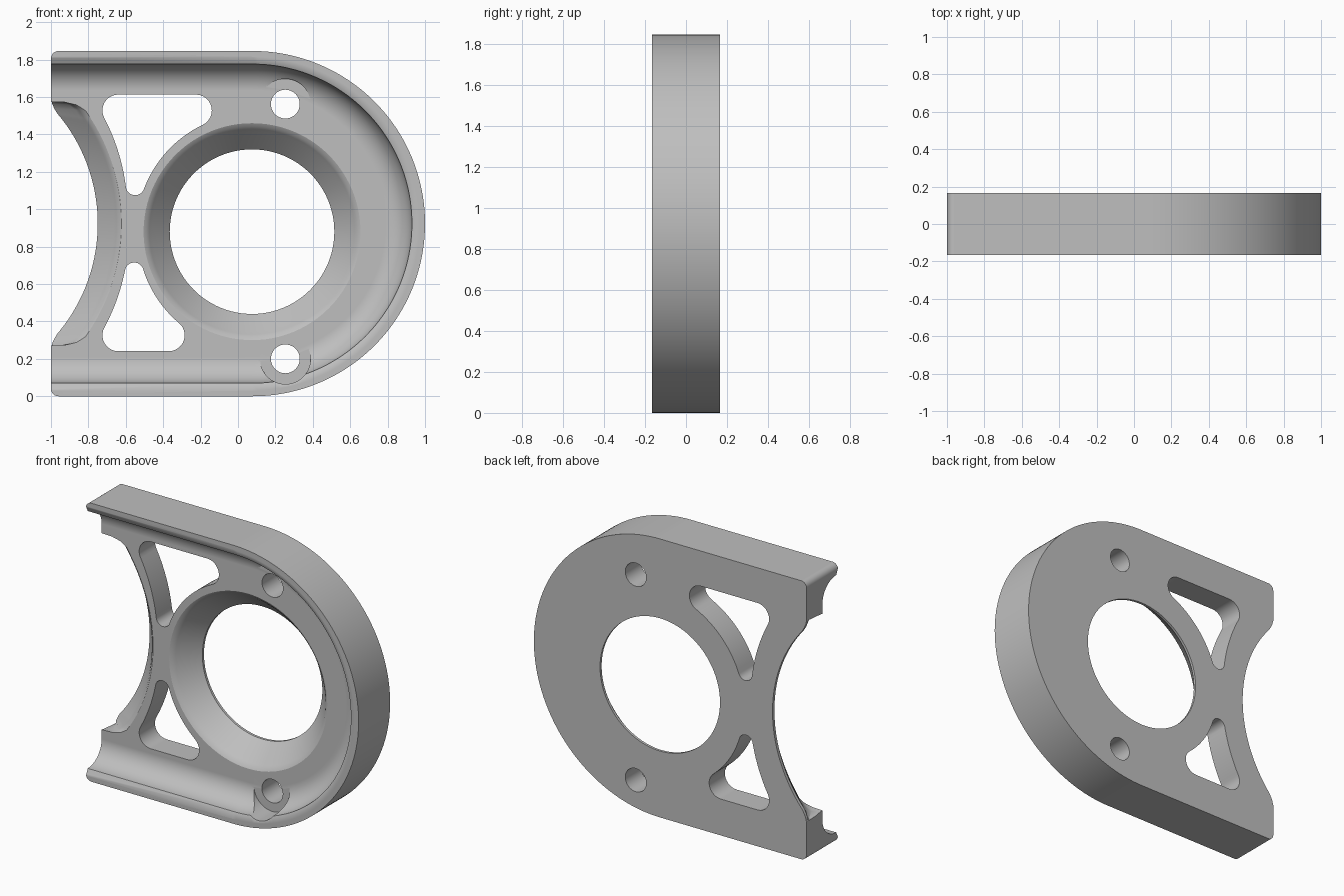
import bpy, bmesh
from math import sin, cos, radians, degrees, atan2, hypot

if "Cube" in bpy.data.objects:
    bpy.data.objects.remove(bpy.data.objects["Cube"])

MID = 0.923            # half height, also the radius of the round end
END = (0.077, 0.0)     # centre of the round end (x, height from the middle)
BORE = (0.075, -0.043)
SCOOP = (-1.66, 0.0)   # centre of the concave side

grey = bpy.data.materials.new("light_grey")
grey.use_nodes = True
colour = (0.52, 0.52, 0.52, 1)
grey.diffuse_color = colour
grey.node_tree.nodes["Principled BSDF"].inputs["Base Color"].default_value = colour


def arc(c, r, a0, a1, n):
    return [(c[0] + r * cos(radians(a0 + (a1 - a0) * i / n)),
             c[1] + r * sin(radians(a0 + (a1 - a0) * i / n))) for i in range(n + 1)]


def circle(c, r, n=96):
    return arc(c, r, 0, 360, n)[:-1]


def loft(name, levels):
    """Skin a closed solid through (y, outline) levels."""
    bm = bmesh.new()
    rings = [[bm.verts.new((x, y, z + MID)) for x, z in pts] for y, pts in levels]
    n = len(rings[0])
    for a, b in zip(rings, rings[1:]):
        for i in range(n):
            j = (i + 1) % n
            bm.faces.new((a[i], a[j], b[j], b[i]))
    bm.faces.new(rings[0])
    bm.faces.new(rings[-1])
    bmesh.ops.recalc_face_normals(bm, faces=bm.faces)
    mesh = bpy.data.meshes.new(name)
    bm.to_mesh(mesh)
    bm.free()
    mesh.materials.append(grey)
    ob = bpy.data.objects.new(name, mesh)
    bpy.context.collection.objects.link(ob)
    return ob


def cut(body, tool):
    bpy.context.view_layer.objects.active = body
    mod = body.modifiers.new("cut", 'BOOLEAN')
    mod.operation, mod.solver, mod.object = 'DIFFERENCE', 'EXACT', tool
    bpy.ops.object.modifier_apply(modifier=mod.name)
    bpy.data.objects.remove(tool)


# Plate with one round end and softened left corners
outline = arc(END, MID, -90, 90, 96)
outline += arc((-0.96, MID - 0.04), 0.04, 90, 180, 6)
outline += arc((-0.96, 0.04 - MID), 0.04, 180, 270, 6)
plate = loft("bracket_plate", [(0.165, outline), (-0.165, outline)])


# Front recess: chamfered lip, then a concave fillet down to the floor
def recess_outline(d):
    r = MID - d
    return arc(END, r, -90, 90, 96) + [(-1.3, r), (-1.3, -r)]


levels = [(-0.3, 0.025), (-0.168, 0.025), (-0.145, 0.07)]
for i in range(1, 13):
    a = radians(90 * i / 12)
    levels.append((-0.145 + 0.145 * sin(a), 0.21 - 0.14 * cos(a)))
cut(plate, loft("recess_cutter", [(y, recess_outline(d)) for y, d in levels]))

# Bore with a flared, softly rounded mouth
flare = [(0.3, 0.44), (0.148, 0.44), (0.045, 0.533), (0.025, 0.549),
         (0.01, 0.563), (-0.003, 0.585), (-0.3, 0.585)]
cut(plate, loft("bore_cutter", [(y, circle(BORE, r)) for y, r in flare]))


# Concave left side with a bevel that fades out at both ends
def side_half(r, top, tail):
    a = degrees(atan2(top, (r * r - top * top) ** 0.5))
    return arc(SCOOP, r, 0, a, 24) + tail


edge = side_half(0.91, 0.59, [(-0.982, 0.615), (-0.993, 0.64), (-0.999, 0.665), (-1.3, 0.70)])
crest = side_half(1.03, 0.56, [(-0.825, 0.605), (-0.87, 0.635), (-0.93, 0.65), (-1.3, 0.66)])


def side_outline(t):
    half = [(a[0] + (b[0] - a[0]) * t, a[1] + (b[1] - a[1]) * t) for a, b in zip(edge, crest)]
    return half + [(x, -z) for x, z in reversed(half[1:])]


bevel = [(0.3, 0), (0.145, 0), (0.045, 0.72), (0.025, 0.84), (0.01, 0.94), (-0.003, 1.1), (-0.3, 1.1)]
cut(plate, loft("side_cutter", [(y, side_outline(t)) for y, t in bevel]))


# Three-cornered windows between the side and the bore
def sweep(c, p, q, n=16):
    """Points strictly between p and q, turning about c."""
    a0, a1 = (atan2(v[1] - c[1], v[0] - c[0]) for v in (p, q))
    r0, r1 = (hypot(v[0] - c[0], v[1] - c[1]) for v in (p, q))
    return [(c[0] + (r0 + (r1 - r0) * i / n) * cos(a0 + (a1 - a0) * i / n),
             c[1] + (r0 + (r1 - r0) * i / n) * sin(a0 + (a1 - a0) * i / n)) for i in range(1, n)]


def toward(p, c):
    return degrees(atan2(c[1] - p[1], c[0] - p[0]))


def window(name, outer, inner, tip, s):
    bore = (BORE[0], BORE[1] * s)
    one = arc(outer, 0.085, 90, toward(outer, SCOOP) % 360, 10)
    two = arc(tip, 0.05, toward(tip, SCOOP) % 360, 360 + toward(tip, bore), 12)
    three = arc(inner, 0.085, toward(inner, bore), 90, 12)
    pts = one + sweep(SCOOP, one[-1], two[0]) + two + sweep(bore, two[-1], three[0]) + three
    pts = [(x, z * s) for x, z in pts]
    cut(plate, loft(name, [(0.3, pts), (-0.3, pts)]))


window("upper_window_cutter", (-0.64, 0.605), (-0.225, 0.605), (-0.55, 0.202), 1)
window("lower_window_cutter", (-0.64, 0.597), (-0.37, 0.597), (-0.555, 0.258), -1)

# Two screw holes, with seats cut into the fillet around them
for z in (1.562, 0.2):
    c = (0.253, z - MID)
    for r, depth in ((0.135, -0.002), (0.077, 0.3)):
        pts = circle(c, r, 48)
        cut(plate, loft("screw_cutter", [(-0.3, pts), (depth, pts)]))

# Smooth curved walls, crisp edges
bpy.ops.object.select_all(action='DESELECT')
plate.select_set(True)
bpy.context.view_layer.objects.active = plate
bpy.ops.object.shade_smooth_by_angle(angle=radians(28))
normals = plate.modifiers.new("normals", 'WEIGHTED_NORMAL')
normals.keep_sharp = True
